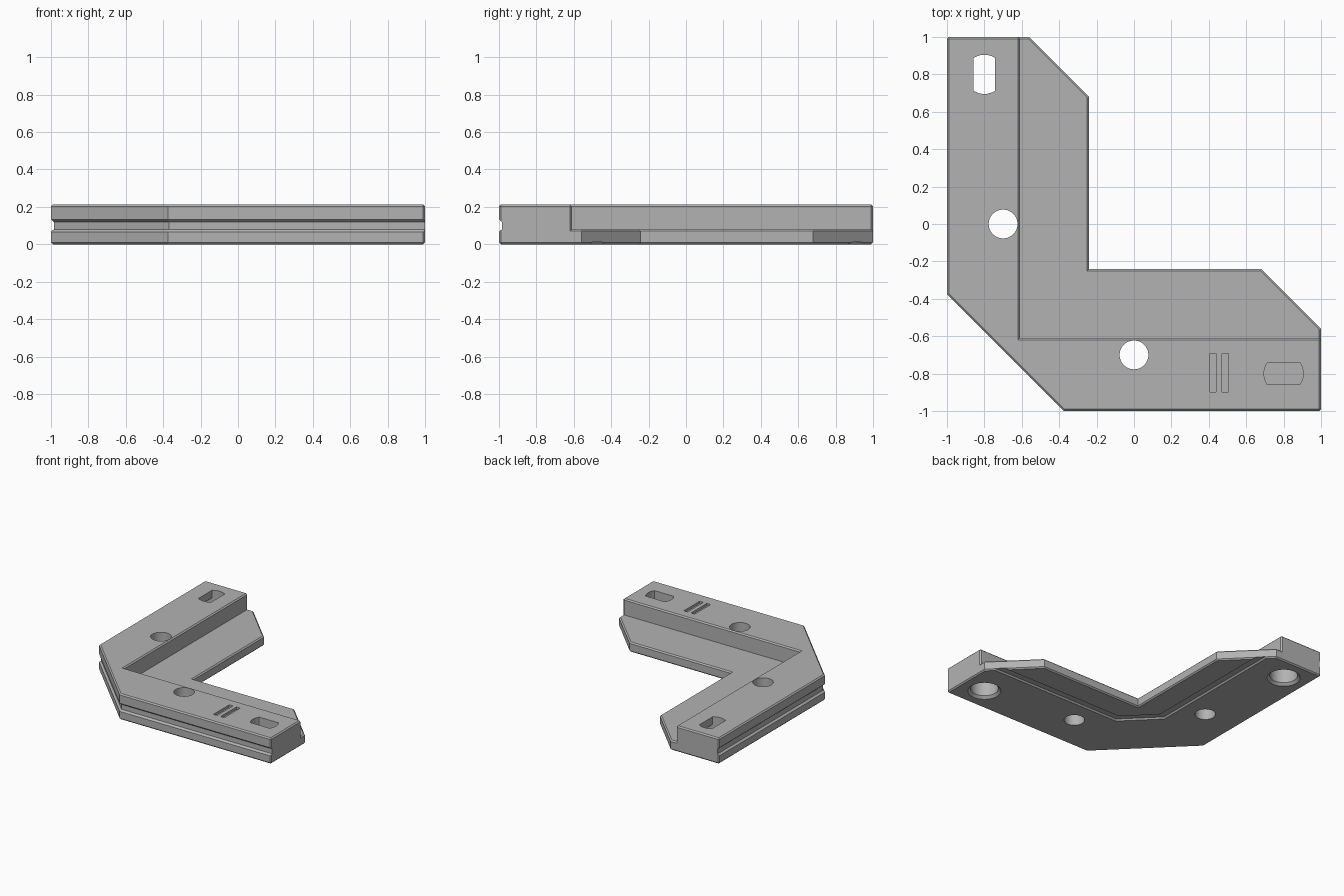
import bpy
import bmesh
from math import cos, sin, pi, sqrt
from mathutils import Vector

cube = bpy.data.objects.get("Cube")
if cube:
    bpy.data.objects.remove(cube, do_unlink=True)

HEIGHT, FLANGE, BEVEL = 0.212, 0.08, 0.01

grey = bpy.data.materials.new("mid_grey")
grey.use_nodes = True
color = (0.45, 0.45, 0.45, 1)
grey.diffuse_color = color
grey.node_tree.nodes["Principled BSDF"].inputs["Base Color"].default_value = color


def to_object(name, bm):
    bmesh.ops.recalc_face_normals(bm, faces=bm.faces)
    mesh = bpy.data.meshes.new(name)
    bm.to_mesh(mesh)
    bm.free()
    mesh.materials.append(grey)
    obj = bpy.data.objects.new(name, mesh)
    bpy.context.collection.objects.link(obj)
    return obj


def raise_faces(bm, faces, height):
    """Extrude faces upwards and return the new top faces."""
    out = bmesh.ops.extrude_face_region(bm, geom=faces)["geom"]
    verts = [g for g in out if isinstance(g, bmesh.types.BMVert)]
    bmesh.ops.translate(bm, vec=(0, 0, height), verts=verts)
    return [g for g in out if isinstance(g, bmesh.types.BMFace)]


def loft(name, rings):
    """Closed solid through rings of equal length."""
    bm = bmesh.new()
    loops = [[bm.verts.new(p) for p in ring] for ring in rings]
    n = len(loops[0])
    for a, b in zip(loops, loops[1:]):
        for i in range(n):
            j = (i + 1) % n
            bm.faces.new((a[i], a[j], b[j], b[i]))
    bm.faces.new(loops[0][::-1])
    bm.faces.new(loops[-1])
    return to_object(name, bm)


def sweep(name, path, section):
    """Sweep an (offset, z) section along a flat path with mitred corners."""
    pts = [Vector(p) for p in path]
    rings = []
    for i, p in enumerate(pts):
        sides = []
        for a, b in zip(pts[max(i - 1, 0):i + 1], pts[max(i, 1):i + 2]) if i else [(pts[0], pts[1])]:
            d = (b - a).normalized()
            sides.append(Vector((-d.y, d.x)))
        m = sum(sides, Vector((0, 0))).normalized()
        m /= m.dot(sides[0])
        rings.append([(p.x + m.x * d, p.y + m.y * d, z) for d, z in section])
    return loft(name, rings)


def turned(name, x, y, profile, sides=48):
    """Round cutter from (radius, z) pairs."""
    angles = [2 * pi * i / sides for i in range(sides)]
    return loft(name, [[(x + r * cos(t), y + r * sin(t), z) for t in angles]
                       for r, z in profile])


def box(name, x, y, w, d, z0, z1):
    corners = [(-1, -1), (1, -1), (1, 1), (-1, 1)]
    return loft(name, [[(x + i * w / 2, y + j * d / 2, z) for i, j in corners]
                       for z in (z0, z1)])


def cut(target, cutter):
    mod = target.modifiers.new("cut", "BOOLEAN")
    mod.operation, mod.solver, mod.object = "DIFFERENCE", "EXACT", cutter
    bpy.context.view_layer.objects.active = target
    bpy.ops.object.modifier_apply(modifier=mod.name)
    bpy.data.objects.remove(cutter, do_unlink=True)


# L-shaped body: tall outer rail and low inner flange, mirrored on the diagonal
half_rail = [(-1, -0.375), (-1, 1), (-0.61, 1)]
half_flange = [(-0.61, 1), (-0.56, 1), (-0.24, 0.68)]
swap = lambda pts: [(y, x) for x, y in reversed(pts)]
rail = half_rail + [(-0.61, -0.61)] + swap(half_rail)
flange = half_flange + [(-0.24, -0.24)] + swap(half_flange) + [(-0.61, -0.61)]

bm = bmesh.new()
cache = {}
faces = []
for outline in (rail, flange):
    for p in outline:
        if p not in cache:
            cache[p] = bm.verts.new((*p, 0))
    faces.append(bm.faces.new([cache[p] for p in outline]))
bmesh.ops.recalc_face_normals(bm, faces=bm.faces)
tops = raise_faces(bm, faces, FLANGE)
rail_top = min(tops, key=lambda f: f.calc_center_median().x)
raised = raise_faces(bm, [rail_top], HEIGHT - FLANGE)
bmesh.ops.recalc_face_normals(bm, faces=bm.faces)
bmesh.ops.dissolve_limit(bm, angle_limit=0.01, verts=bm.verts, edges=bm.edges)

# Chamfer the square outer edges
square = [e for e in bm.edges if e.is_manifold and e.calc_face_angle_signed() > 1.0]
bmesh.ops.bevel(bm, geom=square, offset=BEVEL, segments=1, affect="EDGES",
                profile=0.5, clamp_overlap=True)
body = to_object("corner_bracket", bm)

# Side groove around the outer walls
outer = [(-1, 1.1), (-1, -0.375), (-0.375, -1), (1.1, -1)]
cut(body, sweep("side_groove", outer,
                [(-0.03, 0.04), (0.015, 0.08), (0.015, 0.12), (-0.03, 0.16)]))

# Shallow channel under the flange
channel = [(-0.475, 1.1), (-0.475, -0.235), (-0.235, -0.475), (1.1, -0.475)]
cut(body, sweep("under_channel", channel,
                [(-0.045, -0.01), (0.045, -0.01), (0.025, 0.012), (-0.025, 0.012)]))

# Holes on each leg
for flip in (False, True):
    place = (lambda x, y: (y, x)) if flip else (lambda x, y: (x, y))
    cut(body, turned("bolt_hole", *place(-0.7, 0), [(0.077, -0.1), (0.077, 0.4)]))
    # Counterbore below, opening into a clipped round slot above
    cx, cy = place(-0.8, 0.8)
    cut(body, turned("counterbore", cx, cy,
                     [(0.135, -0.01), (0.105, 0.02), (0.105, 0.15)]))
    r, w = 0.105, 0.058
    end = [-w + 2 * w * i / 8 for i in range(9)]
    slot = [(x, sqrt(r * r - x * x)) for x in end]
    slot += [(-x, -y) for x, y in slot]
    cut(body, loft("slot", [[(cx + place(x, y)[0], cy + place(x, y)[1], z)
                             for x, y in slot] for z in (0.14, 0.3)]))

# Engraved pair of marks
for x in (0.422, 0.488):
    cut(body, box("mark", x, -0.795, 0.034, 0.205, HEIGHT - 0.02, 0.3))

# Smooth the bores, keep the edges crisp
bpy.ops.object.select_all(action="DESELECT")
body.select_set(True)
bpy.context.view_layer.objects.active = body
bpy.ops.object.shade_smooth_by_angle(angle=0.4)
